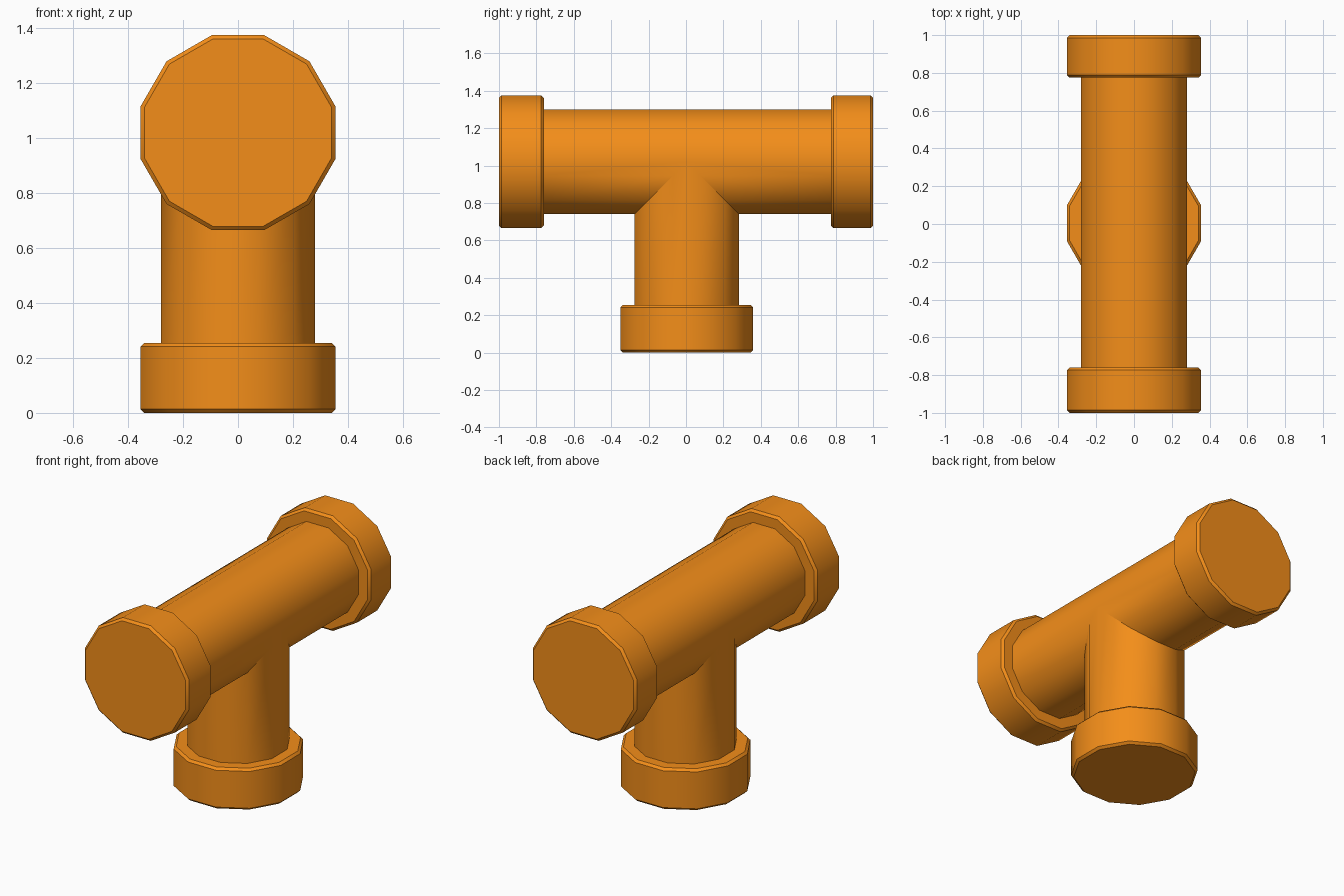
import bpy, bmesh, math

if "Cube" in bpy.data.objects:
    bpy.data.objects.remove(bpy.data.objects["Cube"])

ZC = 1.02      # height of the main pipe axis
Y0 = 0.004     # position of the branch axis
PIPE, COLLAR, BEVEL = 0.28, 0.355, 0.014   # flat-to-centre radii, rim chamfer

orange = bpy.data.materials.new("orange_paint")
orange.diffuse_color = (0.9, 0.27, 0.01, 1)
orange.use_nodes = True
orange.node_tree.nodes["Principled BSDF"].inputs["Base Color"].default_value = orange.diffuse_color


def ring(apothem, mids=False):
    """12-sided section with flats on the axes; optional midpoints on the two side flats."""
    r = apothem / math.cos(math.pi / 12)
    pts = [(r * math.cos(math.radians(a)), r * math.sin(math.radians(a)))
           for a in range(15, 375, 30)]
    if mids:
        pts = [(apothem, 0)] + pts[:6] + [(-apothem, 0)] + pts[6:]
    return pts


def loft(bm, rings, caps=False):
    loops = [[bm.verts.new(p) for p in r] for r in rings]
    n = len(loops[0])
    for a, b in zip(loops, loops[1:]):
        for i in range(n):
            j = (i + 1) % n
            bm.faces.new((a[i], a[j], b[j], b[i]))
    if caps:
        bm.faces.new(loops[0][::-1])
        bm.faces.new(loops[-1])


def finish(bm, name):
    bmesh.ops.remove_doubles(bm, verts=bm.verts, dist=1e-5)
    bmesh.ops.recalc_face_normals(bm, faces=bm.faces)
    me = bpy.data.meshes.new(name)
    bm.to_mesh(me)
    bm.free()
    me.materials.append(orange)
    ob = bpy.data.objects.new(name, me)
    bpy.context.collection.objects.link(ob)
    bpy.ops.object.select_all(action='DESELECT')
    ob.select_set(True)
    bpy.context.view_layer.objects.active = ob
    bpy.ops.object.shade_smooth_by_angle(angle=math.radians(35))


# tee pipe: two main arms and a branch, meeting along a mitred seam
bm = bmesh.new()
section = ring(PIPE, mids=True)
for side, end in ((-1, -0.78), (1, 0.79)):
    loft(bm, [[(u, end, ZC + v) for u, v in section],
              [(u, Y0 + side * max(0, -v), ZC + v) for u, v in section]])
loft(bm, [[(u, Y0 + v, 0.235) for u, v in section],
          [(u, Y0 + v, ZC - abs(v)) for u, v in section]])
finish(bm, "tee_pipe")


# chamfered collars closing each pipe end
def collar(name, start, end, place):
    steps = ((start, COLLAR - BEVEL), (start + BEVEL, COLLAR),
             (end - BEVEL, COLLAR), (end, COLLAR - BEVEL))
    bm = bmesh.new()
    loft(bm, [[place(u, v, t) for u, v in ring(a)] for t, a in steps], caps=True)
    finish(bm, name)


def along_y(u, v, t):
    return (u, t, ZC + v)


def along_z(u, v, t):
    return (u, Y0 + v, t)


collar("front_collar", -1, -0.76, along_y)
collar("back_collar", 0.775, 1, along_y)
collar("bottom_collar", 0, 0.255, along_z)
